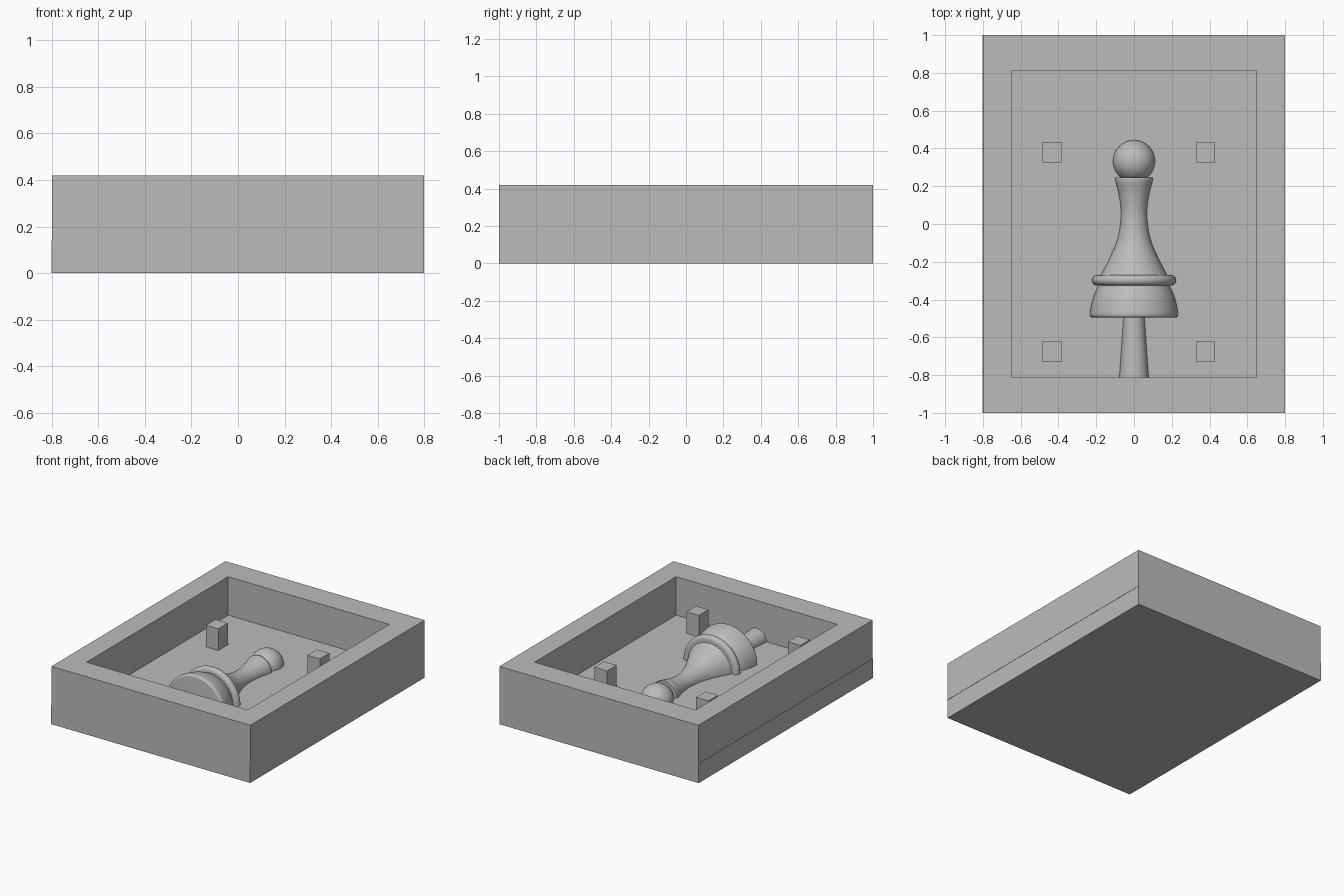
import bpy, bmesh, math
from mathutils import Vector

cube = bpy.data.objects.get("Cube")
if cube:
    bpy.data.objects.remove(cube, do_unlink=True)

FLOOR, TOP = 0.14, 0.42

grey = bpy.data.materials.new("plain grey")
grey.use_nodes = True
colour = (0.5, 0.5, 0.5, 1)
grey.diffuse_color = colour
grey.node_tree.nodes["Principled BSDF"].inputs["Base Color"].default_value = colour


def finish(name, bm, smooth=False):
    bmesh.ops.recalc_face_normals(bm, faces=bm.faces)
    mesh = bpy.data.meshes.new(name)
    bm.to_mesh(mesh)
    bm.free()
    mesh.materials.append(grey)
    obj = bpy.data.objects.new(name, mesh)
    bpy.context.collection.objects.link(obj)
    if smooth:
        bpy.ops.object.select_all(action='DESELECT')
        obj.select_set(True)
        bpy.context.view_layer.objects.active = obj
        bpy.ops.object.shade_smooth_by_angle(angle=math.radians(35))
    return obj


def box(name, low, high):
    bm = bmesh.new()
    bmesh.ops.create_cube(bm, size=1)
    low, high = Vector(low), Vector(high)
    for v in bm.verts:
        v.co = (low + high) / 2 + v.co * (high - low)
    return finish(name, bm)


def half_turned(name, profile):
    """Half lathe about the y axis, lying on the floor; profile holds (y, radius)."""
    bm = bmesh.new()
    verts = [bm.verts.new((r, y, FLOOR)) for y, r in profile]
    edges = [bm.edges.new(pair) for pair in zip(verts, verts[1:])]
    bmesh.ops.spin(bm, geom=verts + edges, cent=(0, 0, FLOOR), axis=(0, -1, 0),
                   angle=math.pi, steps=48)
    bmesh.ops.remove_doubles(bm, verts=bm.verts, dist=1e-5)
    return finish(name, bm, True)


def arc(y, r, radius, start, end, steps):
    """Circular run of profile points; angle 0 points outwards, 90 towards +y."""
    angles = [math.radians(start + (end - start) * i / steps) for i in range(steps + 1)]
    return [(y + radius * math.sin(a), r + radius * math.cos(a)) for a in angles]


def curve(points, steps=6):
    """Smooth curve through the points."""
    p = [Vector(q) for q in points]
    p = [2 * p[0] - p[1]] + p + [2 * p[-1] - p[-2]]
    out = []
    for a, b, c, d in zip(p, p[1:], p[2:], p[3:]):
        for i in range(steps):
            t = i / steps
            out.append(0.5 * (2 * b + (c - a) * t + (2 * a - 5 * b + 4 * c - d) * t ** 2
                              + (3 * b - a - 3 * c + d) * t ** 3))
    return [tuple(q) for q in out + [p[-2]]]


# Base slab, a hair out of line with the walls
box("base_slab", (-0.802, -1, 0), (0.798, 1, FLOOR))

# Wall frame with a rectangular opening
bm = bmesh.new()
rings = []
for hx, hy in ((0.8, 1), (0.648, 0.813)):
    for z in (FLOOR, TOP):
        rings.append([bm.verts.new((sx * hx, sy * hy, z))
                      for sx, sy in ((-1, -1), (1, -1), (1, 1), (-1, 1))])
outer_low, outer_top, inner_low, inner_top = rings
for a, b in ((outer_low, outer_top), (outer_top, inner_top),
             (inner_top, inner_low), (inner_low, outer_low)):
    for i in range(4):
        j = (i + 1) % 4
        bm.faces.new((a[i], a[j], b[j], b[i]))
finish("wall_frame", bm)

# Locating pegs
for side, x in (("right", -0.435), ("left", 0.38)):
    for end, y in (("front", -0.675), ("back", 0.38)):
        box(f"{end}_{side}_peg", (x - 0.05, y - 0.055, FLOOR), (x + 0.05, y + 0.055, 0.297))

# Pouring channel running out through the front wall
half_turned("pouring_channel", [(-1, 0), (-1, 0.091), (-0.49, 0.055), (-0.49, 0)])

# Half pawn lying on the floor
half_turned("pawn_foot", [(-0.495, 0)] + arc(-0.48, 0.218, 0.015, -90, 0, 5)
            + curve([(-0.47, 0.233), (-0.43, 0.226), (-0.38, 0.212), (-0.325, 0.187)])
            + [(-0.325, 0)])
half_turned("pawn_collar", [(-0.325, 0)] + arc(-0.298, 0.195, 0.027, -90, 90, 12)
            + [(-0.271, 0)])
half_turned("pawn_body", [(-0.275, 0)]
            + curve([(-0.275, 0.178), (-0.185, 0.131), (-0.08, 0.087), (0.04, 0.069),
                     (0.14, 0.077), (0.235, 0.1)])
            + [(0.245, 0.098), (0.245, 0)])
half_turned("pawn_head", arc(0.333, 0, 0.111, -90, 90, 32))
